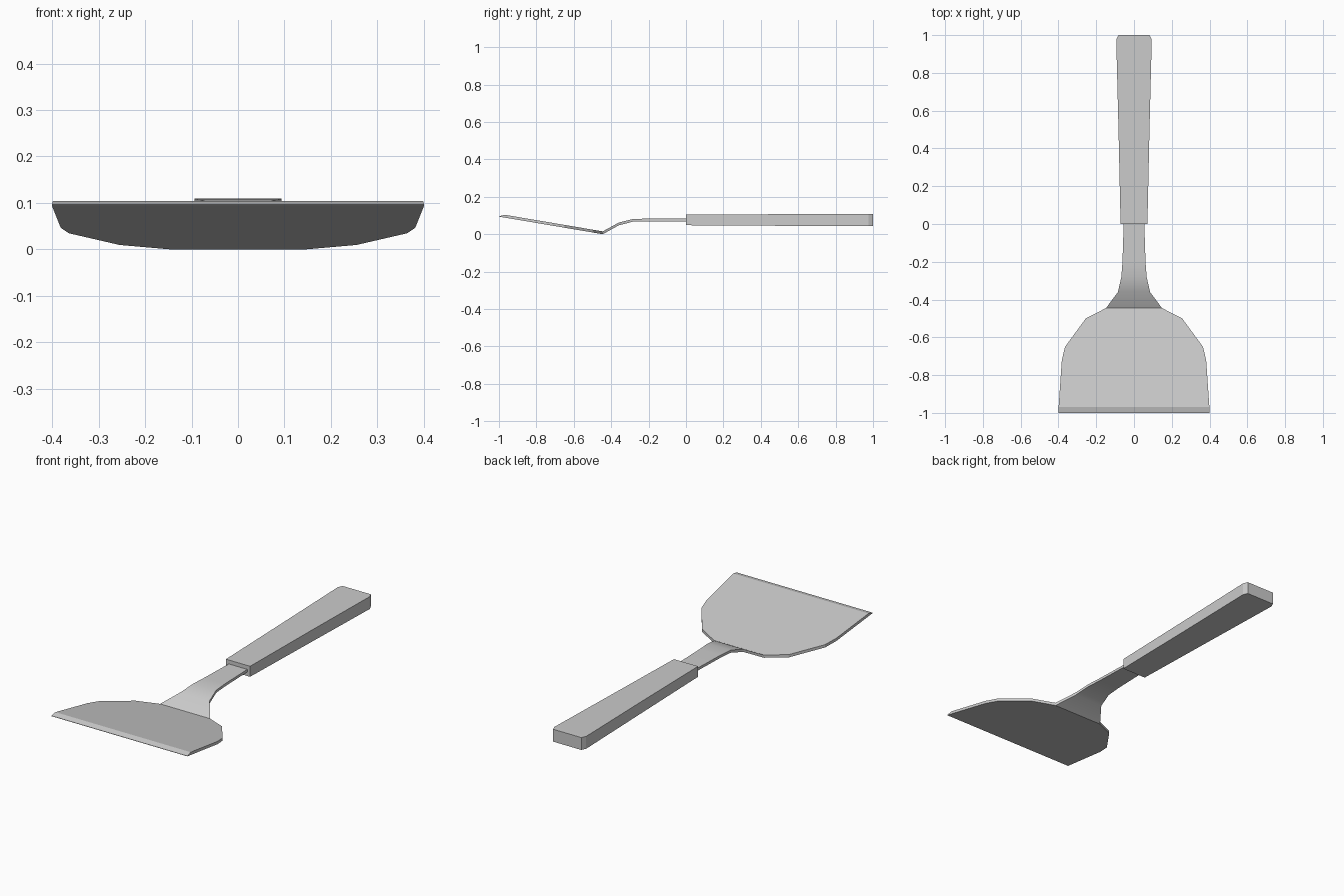
import bpy, bmesh, math

cube = bpy.data.objects.get("Cube")
if cube:
    bpy.data.objects.remove(cube, do_unlink=True)

metal = bpy.data.materials.new("plain_grey")
metal.use_nodes = True
GREY = (0.6, 0.6, 0.6, 1)
metal.diffuse_color = GREY
metal.node_tree.nodes["Principled BSDF"].inputs["Base Color"].default_value = GREY


def loft(name, sections, smooth=False):
    """Join rectangular sections (y, half width, bottom z, top z) into a solid."""
    bm = bmesh.new()
    rings = [[bm.verts.new((x, y, z)) for x, z in
              ((-w, lo), (w, lo), (w, hi), (-w, hi))]
             for y, w, lo, hi in sections]
    for a, b in zip(rings, rings[1:]):
        for i in range(4):
            j = (i + 1) % 4
            bm.faces.new((a[i], a[j], b[j], b[i]))
    bm.faces.new(rings[0])
    bm.faces.new(rings[-1])
    bmesh.ops.recalc_face_normals(bm, faces=bm.faces)
    mesh = bpy.data.meshes.new(name)
    bm.to_mesh(mesh)
    bm.free()
    mesh.materials.append(metal)
    obj = bpy.data.objects.new(name, mesh)
    bpy.context.collection.objects.link(obj)
    if smooth:
        bpy.ops.object.select_all(action="DESELECT")
        obj.select_set(True)
        bpy.context.view_layer.objects.active = obj
        bpy.ops.object.shade_smooth_by_angle(angle=math.radians(32))
    return obj


# Blade: flat tilted plate with a bevelled front edge
THICK = 0.015
BEND, TILT = -0.445, 0.094 / 0.555
outline = [(-0.968, 0.399), (-0.72, 0.382), (-0.65, 0.365),
           (-0.5, 0.255), (BEND, 0.148)]
plate = [(y, w, (BEND - y) * TILT, (BEND - y) * TILT + THICK) for y, w in outline]
edge = [(-1.0, 0.401, 0.094, 0.096)]
loft("blade", edge + plate)

# Neck: flared strip that curves up from the blade into the handle
loft("neck", [(BEND, 0.148, 0.0, THICK), (-0.36, 0.085, 0.047, 0.062),
              (-0.28, 0.067, 0.068, 0.082), (-0.2, 0.061, 0.069, 0.083),
              (0.02, 0.054, 0.069, 0.083)], smooth=True)

# Handle: tapered bar with clipped end corners
loft("handle", [(0.0, 0.071, 0.048, 0.104), (0.5, 0.082, 0.045, 0.107),
                (0.975, 0.094, 0.043, 0.109), (1.0, 0.083, 0.043, 0.109)])
